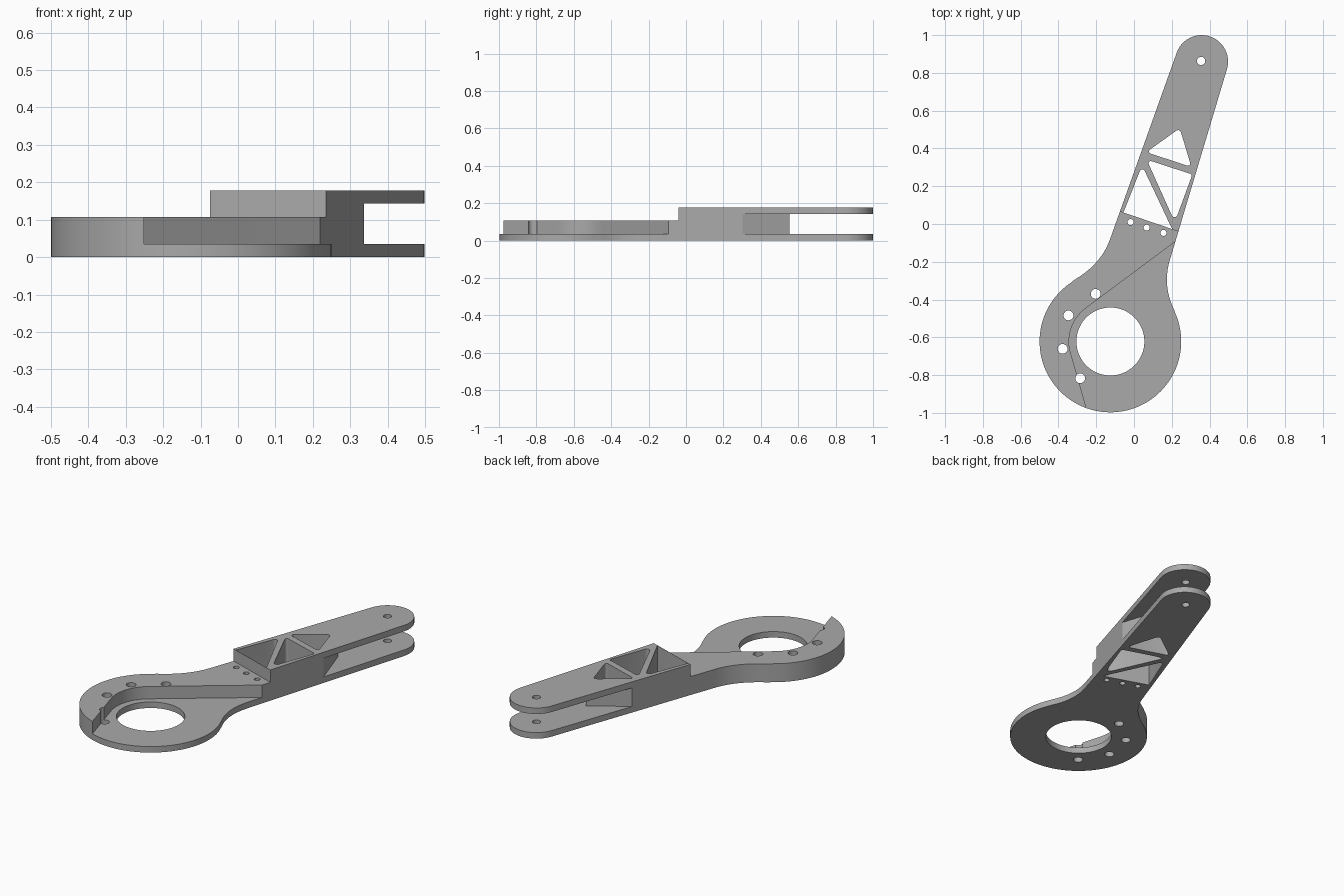
import bpy, bmesh, math
from mathutils import Vector

if "Cube" in bpy.data.objects:
    bpy.data.objects.remove(bpy.data.objects["Cube"])

grey = bpy.data.materials.new("machined grey")
grey.diffuse_color = (0.40, 0.40, 0.40, 1)
grey.use_nodes = True
grey.node_tree.nodes["Principled BSDF"].inputs["Base Color"].default_value = grey.diffuse_color


def arc(cx, cy, r, a0, a1, n):
    return [(cx + r * math.cos(math.radians(a0 + (a1 - a0) * i / n)),
             cy + r * math.sin(math.radians(a0 + (a1 - a0) * i / n))) for i in range(n + 1)]


def curve(p0, p1, p2, n=14):
    p0, p1, p2 = Vector(p0), Vector(p1), Vector(p2)
    return [tuple(p0 * (1 - t) ** 2 + p1 * 2 * t * (1 - t) + p2 * t * t)
            for t in (i / n for i in range(n + 1))]


def rounded(corners, radii, n=6):
    """Polygon with a circular fillet at each corner (radius 0 keeps it sharp)."""
    pts = []
    for i, r in enumerate(radii):
        c = Vector(corners[i])
        if r == 0:
            pts.append(tuple(c))
            continue
        a = (Vector(corners[i - 1]) - c).normalized()
        b = (Vector(corners[(i + 1) % len(corners)]) - c).normalized()
        half = a.angle(b) / 2
        centre = c + (a + b).normalized() * (r / math.sin(half))
        s = c + a * (r / math.tan(half)) - centre
        e = c + b * (r / math.tan(half)) - centre
        sweep = s.angle_signed(e)
        for k in range(n + 1):
            w = -sweep * k / n
            pts.append((centre.x + s.x * math.cos(w) - s.y * math.sin(w),
                        centre.y + s.x * math.sin(w) + s.y * math.cos(w)))
    return pts


def prism(name, pts, z0, z1):
    bm = bmesh.new()
    face = bm.faces.new([bm.verts.new((x, y, z0)) for x, y in pts])
    top = bmesh.ops.extrude_face_region(bm, geom=[face])["geom"]
    bmesh.ops.translate(bm, vec=(0, 0, z1 - z0),
                        verts=[v for v in top if isinstance(v, bmesh.types.BMVert)])
    bmesh.ops.recalc_face_normals(bm, faces=bm.faces)
    mesh = bpy.data.meshes.new(name)
    bm.to_mesh(mesh)
    bm.free()
    mesh.materials.append(grey)
    obj = bpy.data.objects.new(name, mesh)
    bpy.context.collection.objects.link(obj)
    return obj


BASE, DECK, TOP, FORK = 0.035, 0.107, 0.178, 0.143
RX, RY = -0.125, -0.622            # ring centre

# Full-height body: rounded tip, tapered arm, flared neck and ring
outline = arc(0.358, 0.86, 0.14, -16.8, 161, 32)
outline += curve((-0.125, -0.075), (-0.172, -0.212), (-0.315, -0.295))
outline += arc(RX, RY, 0.375, 124, 384, 72)
outline += curve((0.213, -0.455), (0.149, -0.326), (0.19, -0.19))
body = prism("lever_arm", outline, 0, TOP)

cutters = []


def cut(name, pts, z0=-0.1, z1=0.3):
    cutters.append(prism(name, pts, z0, z1))


# Step down from the arm to the deck
cut("step_cutter", [(-0.682, 0.273), (0.535, -0.142), (0.5, -1.3), (-0.9, -1.3)], DECK)

# Recess around the ring hole, leaving a raised rim on the left
wall = arc(RX, RY, 0.219, 196, 126.7, 20)
x0, y0 = wall[0]
x1, y1 = wall[-1]
cut("recess_cutter", [(x0 + 0.6 * 0.275, y0 - 0.6 * 0.96)] + wall +
    [(x1 + 0.75 * 0.802, y1 + 0.75 * 0.597), (0.6, -1.3)], BASE)

# Fork slot, its inner wall wrapping the triangular window
cut("fork_cutter", [(0.4, 0.113), (0.338, 0.30), (0.255, 0.553), (0.05, 0.418),
                    (-0.15, 0.286), (-0.15, 1.2), (0.7, 1.2), (0.7, 0.113)], BASE, FORK)

# Truss windows
cut("window_outer", rounded([(0.242, 0.507), (0.304, 0.302), (0.065, 0.38)],
                            [0.016, 0.012, 0.012]))
cut("window_middle", rounded([(0.067, 0.341), (0.309, 0.262), (0.216, 0.01)],
                             [0.012, 0.012, 0.016]))
cut("window_inner", rounded([(0.043, 0.31), (0.202, -0.027), (-0.056, 0.061)],
                            [0.014, 0, 0]))

# Ring bore and bolt holes
cut("ring_bore", arc(RX, RY, 0.18, 0, 354, 59))
holes = [(-0.203, -0.37, 0.026), (-0.347, -0.484, 0.026), (-0.378, -0.661, 0.026),
         (-0.285, -0.817, 0.026), (-0.018, 0.01, 0.016), (0.067, -0.019, 0.016),
         (0.156, -0.047, 0.016), (0.355, 0.863, 0.022)]
for i, (x, y, r) in enumerate(holes):
    cut(f"bolt_hole_{i + 1}", arc(x, y, r, 0, 345, 23))

# Apply every cut, then remove the cutters
bpy.context.view_layer.objects.active = body
body.select_set(True)
for c in cutters:
    mod = body.modifiers.new(c.name, 'BOOLEAN')
    mod.operation, mod.solver, mod.object = 'DIFFERENCE', 'EXACT', c
    bpy.ops.object.modifier_apply(modifier=mod.name)
for c in cutters:
    bpy.data.objects.remove(c, do_unlink=True)
bpy.ops.object.shade_smooth_by_angle(angle=math.radians(30))
